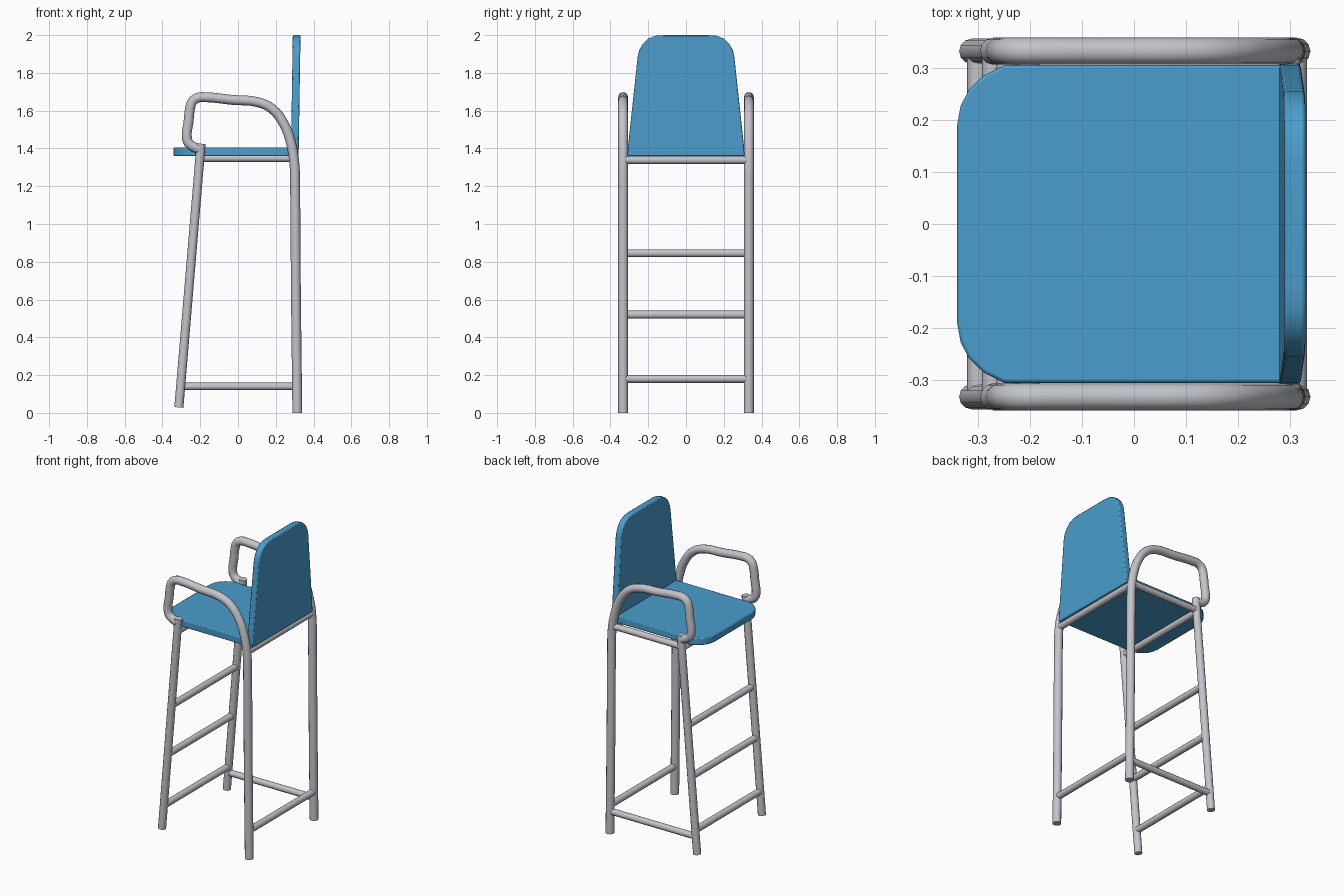
import bpy, bmesh, math
from mathutils import Vector

if "Cube" in bpy.data.objects:
    bpy.data.objects.remove(bpy.data.objects["Cube"])


def material(name, rgb):
    m = bpy.data.materials.new(name)
    m.diffuse_color = (*rgb, 1)
    m.use_nodes = True
    m.node_tree.nodes["Principled BSDF"].inputs["Base Color"].default_value = m.diffuse_color
    return m


METAL = material("grey metal", (0.55, 0.55, 0.60))
BLUE = material("blue panel", (0.07, 0.34, 0.61))
R = 0.026          # frame tube radius
Y = 0.333          # frame half width


def finish(ob, angle):
    bpy.ops.object.select_all(action='DESELECT')
    ob.select_set(True)
    bpy.context.view_layer.objects.active = ob
    if ob.type == 'CURVE':
        bpy.ops.object.convert(target='MESH')
    bpy.ops.object.shade_smooth_by_angle(angle=math.radians(angle))


def tube(name, pts, r, smooth=False):
    """Capped round tube through the points."""
    cu = bpy.data.curves.new(name, 'CURVE')
    cu.dimensions = '3D'
    cu.bevel_depth = r
    cu.bevel_resolution = 4
    cu.use_fill_caps = True
    cu.resolution_u = 4
    if smooth:
        sp = cu.splines.new('BEZIER')
        sp.bezier_points.add(len(pts) - 1)
        for bp, p in zip(sp.bezier_points, pts):
            bp.co = p
            bp.handle_left_type = bp.handle_right_type = 'AUTO'
    else:
        sp = cu.splines.new('POLY')
        sp.points.add(len(pts) - 1)
        for pt, p in zip(sp.points, pts):
            pt.co = (*p, 1)
    ob = bpy.data.objects.new(name, cu)
    bpy.context.collection.objects.link(ob)
    cu.materials.append(METAL)
    finish(ob, 50)


def panel(name, outline, thickness):
    """Extruded flat outline with slightly softened edges."""
    bm = bmesh.new()
    f = bm.faces.new([bm.verts.new(p) for p in outline])
    ext = bmesh.ops.extrude_face_region(bm, geom=[f])
    for v in ext['geom']:
        if isinstance(v, bmesh.types.BMVert):
            v.co += Vector(thickness)
    bmesh.ops.recalc_face_normals(bm, faces=bm.faces)
    me = bpy.data.meshes.new(name)
    bm.to_mesh(me)
    bm.free()
    me.materials.append(BLUE)
    ob = bpy.data.objects.new(name, me)
    bpy.context.collection.objects.link(ob)
    bev = ob.modifiers.new("soft edges", 'BEVEL')
    bev.width = 0.006
    bev.segments = 2
    bev.angle_limit = math.radians(50)
    finish(ob, 35)


def front_x(z):
    """Front leg centre line leans backwards going up."""
    return -0.313 + 0.117 * (z - 0.03) / 1.39


# side frames: rear leg flowing into the armrest, and leaning front leg
arm = [(0.314, 0), (0.306, 0.7), (0.302, 1.2), (0.299, 1.315), (0.280, 1.43),
       (0.243, 1.53), (0.18, 1.61), (0.105, 1.645), (-0.03, 1.657),
       (-0.17, 1.671), (-0.21, 1.669), (-0.24, 1.65), (-0.254, 1.61),
       (-0.262, 1.54), (-0.271, 1.465), (-0.262, 1.43), (-0.237, 1.41), (-0.20, 1.395)]
for side, s in (("right", -1), ("left", 1)):
    tube(f"rear_leg_and_armrest_{side}", [(x, s * Y, z) for x, z in arm], R, True)
    tube(f"front_leg_{side}", [(front_x(z), s * Y, z) for z in (0.029, 1.425)], R - 0.002)

# cross bars: ladder rungs at the front, braces at the rear and under the seat
for i, z in enumerate((0.18, 0.52, 0.845, 1.338)):
    tube(f"front_rung_{i + 1}", [(front_x(z), y, z) for y in (-Y, Y)], 0.021)
for i, (x, z) in enumerate(((0.312, 0.18), (0.299, 1.338))):
    tube(f"rear_bar_{i + 1}", [(x, y, z) for y in (-Y, Y)], 0.021)
# side bars exist on one side only
for i, (x, z) in enumerate(((0.312, 0.14), (0.299, 1.348))):
    tube(f"side_bar_{i + 1}", [(front_x(z), Y, z), (x, Y, z)], 0.02)

# seat with rounded front corners
half = [(0.31, 0.306), (-0.25, 0.306), (-0.29, 0.286), (-0.318, 0.259),
        (-0.334, 0.228), (-0.341, 0.19)]
outline = half + [(x, -y) for x, y in reversed(half)]
panel("seat", [(x, y, 1.359) for x, y in outline], (0, 0, 0.047))

# tapered backrest with rounded top corners, tilted slightly
half = [(0.31, 1.36), (0.306, 1.42), (0.256, 1.885), (0.248, 1.92), (0.23, 1.953),
        (0.203, 1.98), (0.165, 1.996), (0.12, 2.0)]
outline = half + [(-y, z) for y, z in reversed(half)]
panel("backrest", [(0.280 + 0.010 * (z - 1.36) / 0.64, y, z) for y, z in outline],
      (0.041, 0, 0))
